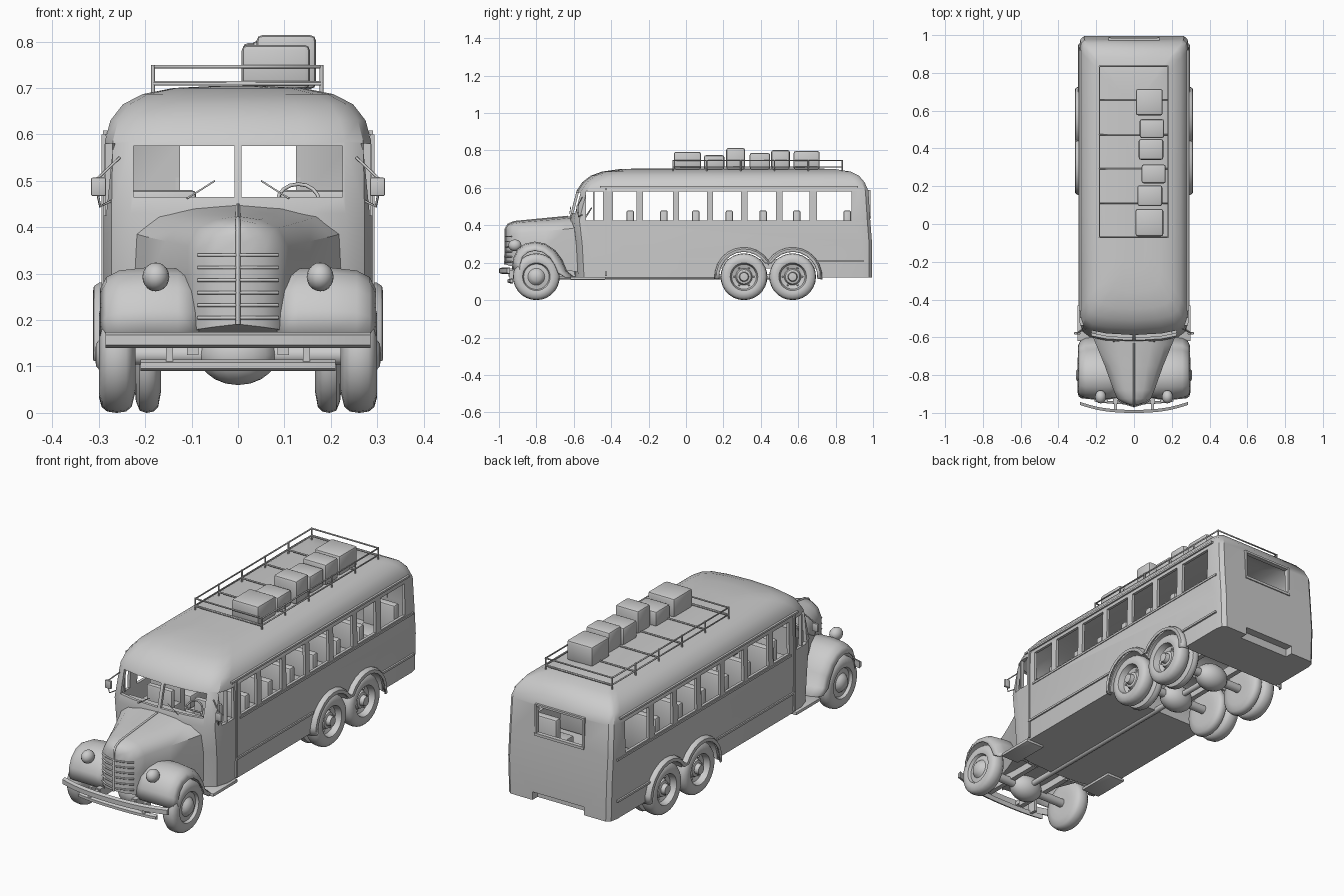
import bpy, bmesh, math
from mathutils import Vector

if "Cube" in bpy.data.objects:
    bpy.data.objects.remove(bpy.data.objects["Cube"])

# ---------- helpers ----------
def finish(name, bm, angle=38):
    bmesh.ops.recalc_face_normals(bm, faces=bm.faces)
    me = bpy.data.meshes.new(name)
    bm.to_mesh(me)
    bm.free()
    ob = bpy.data.objects.new(name, me)
    bpy.context.collection.objects.link(ob)
    smooth(ob, angle)
    return ob

def smooth(ob, angle=38):
    bpy.ops.object.select_all(action='DESELECT')
    ob.select_set(True)
    bpy.context.view_layer.objects.active = ob
    bpy.ops.object.shade_smooth_by_angle(angle=math.radians(angle))

def add_box(bm, x0, x1, y0, y1, z0, z1):
    r = bmesh.ops.create_cube(bm, size=1)
    for v in r['verts']:
        v.co = Vector(((x0 + x1) / 2 + v.co.x * (x1 - x0), (y0 + y1) / 2 + v.co.y * (y1 - y0),
                       (z0 + z1) / 2 + v.co.z * (z1 - z0)))

def boxes(name, dims, bevel=0.0, segs=2):
    bm = bmesh.new()
    for d in dims:
        add_box(bm, *d)
    if bevel:
        bmesh.ops.bevel(bm, geom=bm.edges[:], offset=bevel, segments=segs, affect='EDGES', profile=0.5)
    return finish(name, bm)

def loft(name, rings, closed=True, thick=0.0):
    bm = bmesh.new()
    vs = [[bm.verts.new(p) for p in r] for r in rings]
    n = len(rings[0])
    for a, b in zip(vs, vs[1:]):
        for i in range(n if closed else n - 1):
            j = (i + 1) % n
            bm.faces.new((a[i], a[j], b[j], b[i]))
    if closed:
        bm.faces.new(vs[0])
        bm.faces.new(vs[-1])
    ob = finish(name, bm)
    if thick:
        m = ob.modifiers.new("thickness", 'SOLIDIFY')
        m.thickness, m.offset = thick, 0
    return ob

def tube(name, paths, r, sides=6):
    """Round bars along polylines; each path is (points, cyclic)."""
    cu = bpy.data.curves.new(name, 'CURVE')
    cu.dimensions, cu.bevel_depth, cu.use_fill_caps = '3D', r, True
    cu.bevel_resolution = max(0, sides // 2 - 2)
    for pts, cyc in paths:
        s = cu.splines.new('POLY')
        s.points.add(len(pts) - 1)
        for p, c in zip(s.points, pts):
            p.co = (*c, 1)
        s.use_cyclic_u = cyc
    ob = bpy.data.objects.new(name, cu)
    bpy.context.collection.objects.link(ob)
    return ob

def wheel(name, profile, side, y, z, segs=28):
    """Revolve (x, radius) profile about the x axis."""
    rings = []
    for x, r in profile:
        rings.append([(side * x, y + r * math.cos(2 * math.pi * k / segs),
                       z + r * math.sin(2 * math.pi * k / segs)) for k in range(segs)])
    return loft(name, rings)

def ball(name, c, s):
    bm = bmesh.new()
    bmesh.ops.create_uvsphere(bm, u_segments=16, v_segments=10, radius=1)
    for v in bm.verts:
        v.co = Vector((c[0] + v.co.x * s[0], c[1] + v.co.y * s[1], c[2] + v.co.z * s[2]))
    return finish(name, bm, 60)

def cut(ob, cutter):
    m = ob.modifiers.new("cut", 'BOOLEAN')
    m.operation, m.solver, m.object = 'DIFFERENCE', 'EXACT', cutter
    bpy.context.view_layer.objects.active = ob
    bpy.ops.object.modifier_apply(modifier=m.name)
    bpy.data.objects.remove(cutter)

def sided(name, dims, bevel=0.0):
    return boxes(name, dims + [(-b, -a, *rest) for a, b, *rest in dims], bevel)

# ---------- body shell: stacked plan outlines (z, front, rear, half width) ----------
LEVELS = [(.12, -.60, .995, .285), (.30, -.61, .995, .29), (.43, -.625, .985, .29),
          (.585, -.585, .975, .287), (.63, -.555, .955, .275), (.665, -.51, .925, .248),
          (.687, -.45, .88, .205), (.70, -.36, .80, .14), (.704, -.25, .70, .06)]

def shell(name, inset, floor):
    rings = []
    for i, (z, yf, yr, w) in enumerate(LEVELS):
        yf, yr, w = yf + inset, yr - inset, w - inset
        z = floor if i == 0 else z - (inset if z > .6 else 0)
        half = [(0, yf), (.5 * w, yf + .008), (.8 * w, yf + .025), (.94 * w, yf + .055), (w, yf + .11),
                (w, yr - .05), (.975 * w, yr - .016), (.91 * w, yr), (0, yr)]
        rings.append([(x, y, z) for x, y in half] + [(-x, y, z) for x, y in half[-2:0:-1]])
    return loft(name, rings)

body = shell("bus_body", 0, .12)
cut(body, shell("cavity", .014, .285))
side_windows = [(-.535, -.445), (-.39, -.265), (-.23, -.07), (-.037, .112), (.144, .294),
                (.33, .48), (.515, .66), (.70, .885)]
cut(body, boxes("window_cutter", [(-.5, .5, a, b, .425, .58) for a, b in side_windows]))
cut(body, boxes("windshield_cutter", [(.008, .225, -.75, -.53, .465, .575),
                                      (-.225, -.008, -.75, -.53, .465, .575),
                                      (-.125, .125, .9, 1.1, .45, .58)]))
REAR = (.31, .57)
for y in REAR:
    cut(body, wheel("arch_cutter", [(-.4, .143), (.4, .143)], 1, y, .125, 36))
cut(body, boxes("rear_notch_cutter", [(-.14, .14, .955, 1.1, .05, .16)]))
smooth(body, 32)

# side mouldings, gutters, window posts
sided("side_moulding", [(.284, .295, -.43, .17, .215, .225), (.284, .296, .70, .95, .205, .215),
                        (.282, .294, -.40, .95, .408, .418)])
sided("roof_gutter", [(.278, .291, -.46, .92, .600, .609)])
sided("door_trim", [(.284, .294, -.432, -.422, .13, .60), (.27, .287, -.497, -.490, .425, .58)])
boxes("rear_window_frame", [(-.135, .135, .970, .990, .437, .45), (-.135, .135, .965, .984, .58, .59),
                            (-.135, -.125, .966, .987, .44, .59), (.125, .135, .966, .987, .44, .59)])

# ---------- bonnet and grille ----------
rings = []
for y, w, zt, zb in [(-.58, .225, .452, .15), (-.64, .20, .445, .16), (-.75, .155, .435, .16),
                     (-.88, .108, .424, .17), (-.925, .09, .416, .18), (-.948, .055, .405, .185), (-.962, .012, .392, .19)]:
    half = [(0, zt), (.45 * w, zt - .008), (.8 * w, zt - .026), (w, zt - .065), (w, .28), (.97 * w, zb), (0, zb)]
    rings.append([(x, y, z) for x, z in half] + [(-x, y, z) for x, z in half[-2:0:-1]])
loft("bonnet", rings)
tube("bonnet_ridge", [([(0, -.63, .447), (0, -.92, .419), (0, -.952, .405), (0, -.966, .38), (0, -.968, .19)], False)], .005)
tube("grille_bars", [([(-.086, -.932, z), (-.055, -.95, z), (0, -.966, z), (.055, -.95, z), (.086, -.932, z)], False)
                     for z in [.205 + .027 * i for i in range(6)]], .004)

# ---------- fenders ----------
def fender(name, path, centre, prof):
    for s in (1, -1):
        rings = []
        for (y, z), c in zip(path, centre):
            d = Vector((c[0] - y, c[1] - z)).normalized()
            rings.append([(s * x, y + d.x * o, z + d.y * o) for x, o in prof])
        loft(name, rings, closed=False, thick=.006)

path = [(-.928, .165), (-.922, .22), (-.90, .268), (-.862, .298), (-.81, .310), (-.755, .300),
        (-.705, .268), (-.665, .215), (-.64, .155), (-.60, .122)]
fender("front_fender", path, [(-.80, .12)] * len(path),
       [(.085, .012), (.13, .002), (.20, 0), (.255, .006), (.282, .02), (.295, .045)])
arc, cen = [], []
for y, a0, a1 in [(REAR[0], 185, 33), (REAR[1], 147, -5)]:
    for k in range(11):
        a = math.radians(a0 + (a1 - a0) * k / 10)
        arc.append((y + .153 * math.cos(a), .125 + .153 * math.sin(a)))
        cen.append((y, .125))
fender("rear_fender", arc, cen, [(.275, -.004), (.298, 0), (.308, .006), (.310, .02)])
sided("running_board", [(.20, .30, -.62, -.43, .108, .124)], .004)

# ---------- wheels ----------
tyre = [(0, .05), (0, .08), (.008, .112), (.02, .122), (.04, .125), (.06, .122), (.072, .112), (.078, .09), (.074, .074)]
hub_out = [(.060, .068), (.064, .045), (.075, .036), (.085, .024), (.087, .001)]
hub_in = [(.045, .066), (.038, .045), (.055, .038), (.058, .026), (.078, .022), (.08, .001)]
inner = [(-.056, .05), (-.056, .08), (-.05, .112), (-.04, .122), (-.025, .125), (-.01, .12), (-.002, .1)]
for s in (1, -1):
    wheel("front_wheel", [(.221 + x, r) for x, r in tyre + hub_out], s, -.80, .125)
    for y in REAR:
        wheel("rear_wheel", [(.222 + x, r) for x, r in inner + tyre[1:] + hub_in], s, y, .125)
        for k in range(6):
            a = k * math.pi / 3
            ball("wheel_bolt", (s * .265, y + .052 * math.cos(a), .125 + .052 * math.sin(a)), (.006, .005, .005))

# axles and underbody
for y in (-.80,) + REAR:
    tube("axle", [([(-.25, y, .125), (.25, y, .125)], False)], .022, 10)
    ball("differential", (0, y, .125), (.085, .065, .065))
tube("drive_shaft", [([(0, -.80, .125), (0, .57, .125)], False)], .014, 8)
sided("chassis_rail", [(.085, .11, -.95, -.55, .125, .17), (.10, .125, .15, .75, .17, .22)])

# ---------- bumper, lamps, mirrors ----------
def bar(name, w, y_mid, y_end, z0, z1, t):
    rings = []
    for k in range(13):
        u = -1 + k / 6
        y = y_mid + (y_end - y_mid) * abs(u) ** 2.5
        rings.append([(w * u, y, z0 + .006), (w * u, y + t, z0), (w * u, y + t, z1), (w * u, y, z1 - .006)])
    loft(name, rings)

bar("front_bumper", .285, -1.0, -.958, .140, .174, .016)
bar("lower_bumper", .21, -.955, -.94, .09, .115, .014)
sided("bumper_bracket", [(.09, .105, -.985, -.90, .145, .165), (.14, .155, -.945, -.90, .10, .16)])
for s in (1, -1):
    ball("headlight", (s * .177, -.915, .293), (.029, .035, .031))
    tube("mirror_arm", [([(s * .262, -.545, .462), (s * .297, -.575, .445), (s * .303, -.578, .475)], False),
                        ([(s * .255, -.555, .55), (s * .303, -.578, .505)], False)], .003)
sided("mirror", [(.284, .317, -.585, -.572, .467, .507)], .004)
tube("wiper", [([(s * .11, -.622, .462), (s * (.11 - .06), -.616, .50)], False) for s in (1, -1)], .002)

# ---------- interior ----------
dims = []
for y in (-.30, -.12, .05, .23, .41, .59, .86):
    dims += [(.09, .262, y - .018, y + .022, .29, .48), (.09, .262, y - .12, y, .29, .355)]
sided("passenger_seat", dims, .01)
sided("driver_seat", [(.06, .20, -.43, -.40, .29, .46), (.06, .20, -.50, -.40, .29, .355)], .01)
boxes("dashboard", [(-.20, .20, -.60, -.555, .30, .455)])
ring = [(.13 + .045 * math.cos(a), -.53 + .025 * math.sin(a), .455 + .038 * math.sin(a))
        for a in [k * math.pi / 8 for k in range(16)]]
tube("steering_wheel", [(ring, True), ([(.13, -.53, .455), (.13, -.575, .42)], False), (ring[::8], False)], .004)

# ---------- roof rack and luggage ----------
X0, X1, Y0, Y1 = -.183, .18, -.07, .835
rails = [([(X0, Y0, z), (X1, Y0, z), (X1, Y1, z), (X0, Y1, z)], True) for z in (.712, .746)]
for k in range(6):
    y = Y0 + (Y1 - Y0) * k / 5
    rails += [([(x, y, .685), (x, y, .75)], False) for x in (X0, X1)]
    rails.append(([(X0, y, .709), (X1, y, .709)], False))
tube("roof_rack", rails, .004)
luggage = [(.008, .155, -.065, .08, .793), (.018, .15, .095, .205, .775), (.04, .168, .215, .315, .814),
           (.025, .155, .34, .45, .787), (.03, .16, .455, .555, .802), (.01, .152, .575, .715, .797)]
boxes("luggage", [(a, b, c, d, .698, e) for a, b, c, d, e in luggage], .012)
